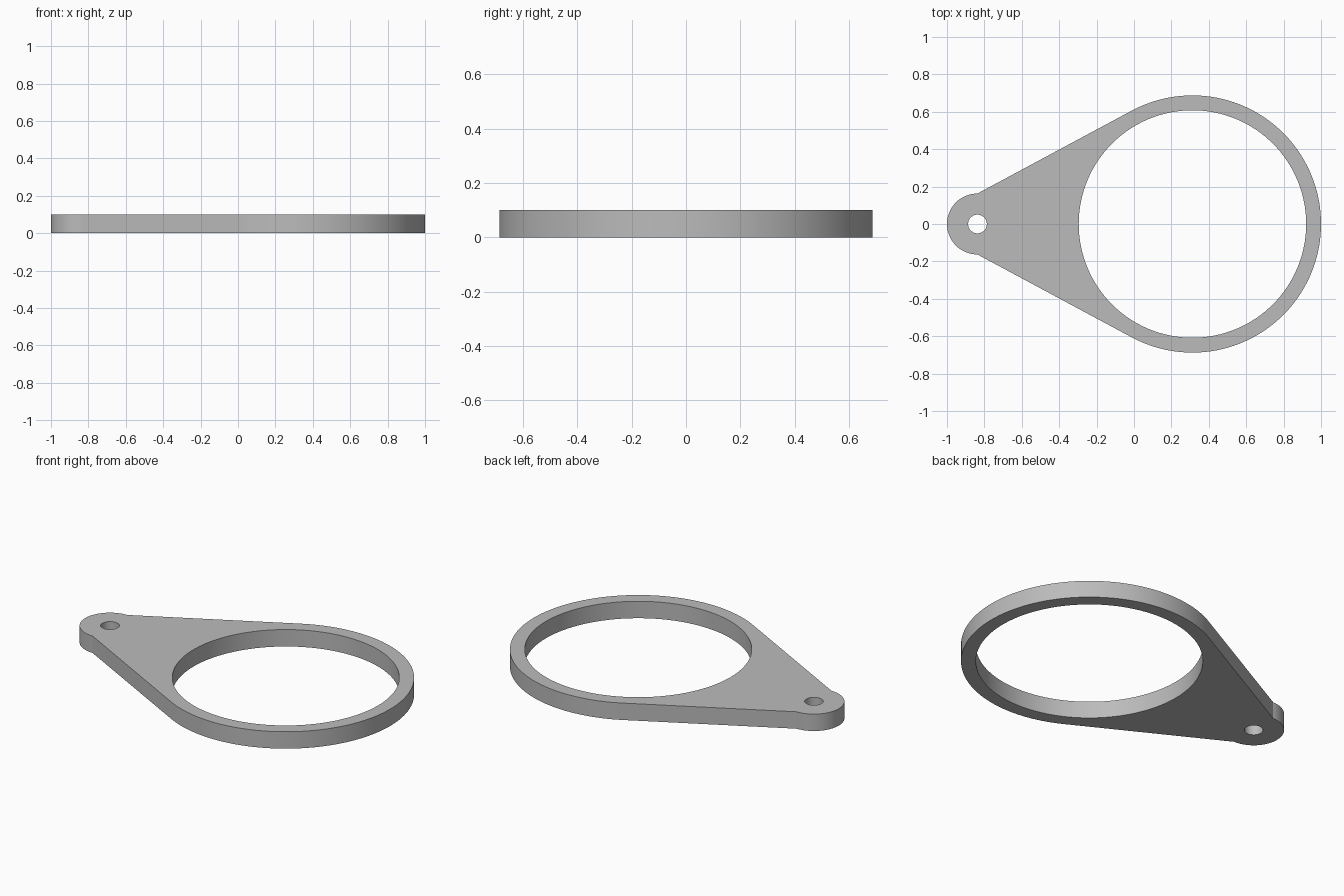
import bpy, bmesh
from math import sin, cos, radians
from mathutils import Vector

cube = bpy.data.objects.get("Cube")
if cube:
    bpy.data.objects.remove(cube, do_unlink=True)

THICKNESS = 0.1
RING_X, RING_OUTER, RING_INNER = 0.3125, 0.6875, 0.608
EYE_X, EYE_OUTER, EYE_INNER = -0.837, 0.163, 0.05
TANGENT = 118  # angle where the straight sides leave the ring


def arc(cx, radius, start, end, steps):
    """Points along an arc centred on the x axis, both ends included."""
    angles = [radians(start + (end - start) * i / steps) for i in range(steps + 1)]
    return [Vector((cx + radius * cos(a), radius * sin(a), 0)) for a in angles]


def add_loop(bm, points):
    verts = [bm.verts.new(p) for p in points]
    return [bm.edges.new((v, verts[i - 1])) for i, v in enumerate(verts)]


# Outline: big ring arc joined by straight sides to the small rounded end
outline = arc(RING_X, RING_OUTER, -TANGENT, TANGENT, 96)
outline += arc(EYE_X, EYE_OUTER, 90, 270, 40)

bm = bmesh.new()
edges = add_loop(bm, outline)
edges += add_loop(bm, arc(RING_X, RING_INNER, 0, 360, 128)[:-1])  # large opening
edges += add_loop(bm, arc(EYE_X, EYE_INNER, 0, 360, 48)[:-1])     # pin hole
bmesh.ops.triangle_fill(bm, use_beauty=True, use_dissolve=False, edges=edges)

# Raise the flat profile into a solid plate
raised = bmesh.ops.extrude_face_region(bm, geom=bm.faces[:], use_keep_orig=True)
top = [g for g in raised["geom"] if isinstance(g, bmesh.types.BMVert)]
bmesh.ops.translate(bm, verts=top, vec=(0, 0, THICKNESS))
bmesh.ops.recalc_face_normals(bm, faces=bm.faces[:])

mesh = bpy.data.meshes.new("ring_plate")
bm.to_mesh(mesh)
bm.free()
plate = bpy.data.objects.new("ring_plate", mesh)
bpy.context.collection.objects.link(plate)

# Plain grey finish
grey = bpy.data.materials.new("plain_grey")
grey.use_nodes = True
grey.diffuse_color = (0.5, 0.5, 0.5, 1)
grey.node_tree.nodes["Principled BSDF"].inputs["Base Color"].default_value = (0.5, 0.5, 0.5, 1)
mesh.materials.append(grey)

# Smooth curved walls, crisp rims
bpy.ops.object.select_all(action="DESELECT")
plate.select_set(True)
bpy.context.view_layer.objects.active = plate
bpy.ops.object.shade_smooth_by_angle(angle=radians(20))
